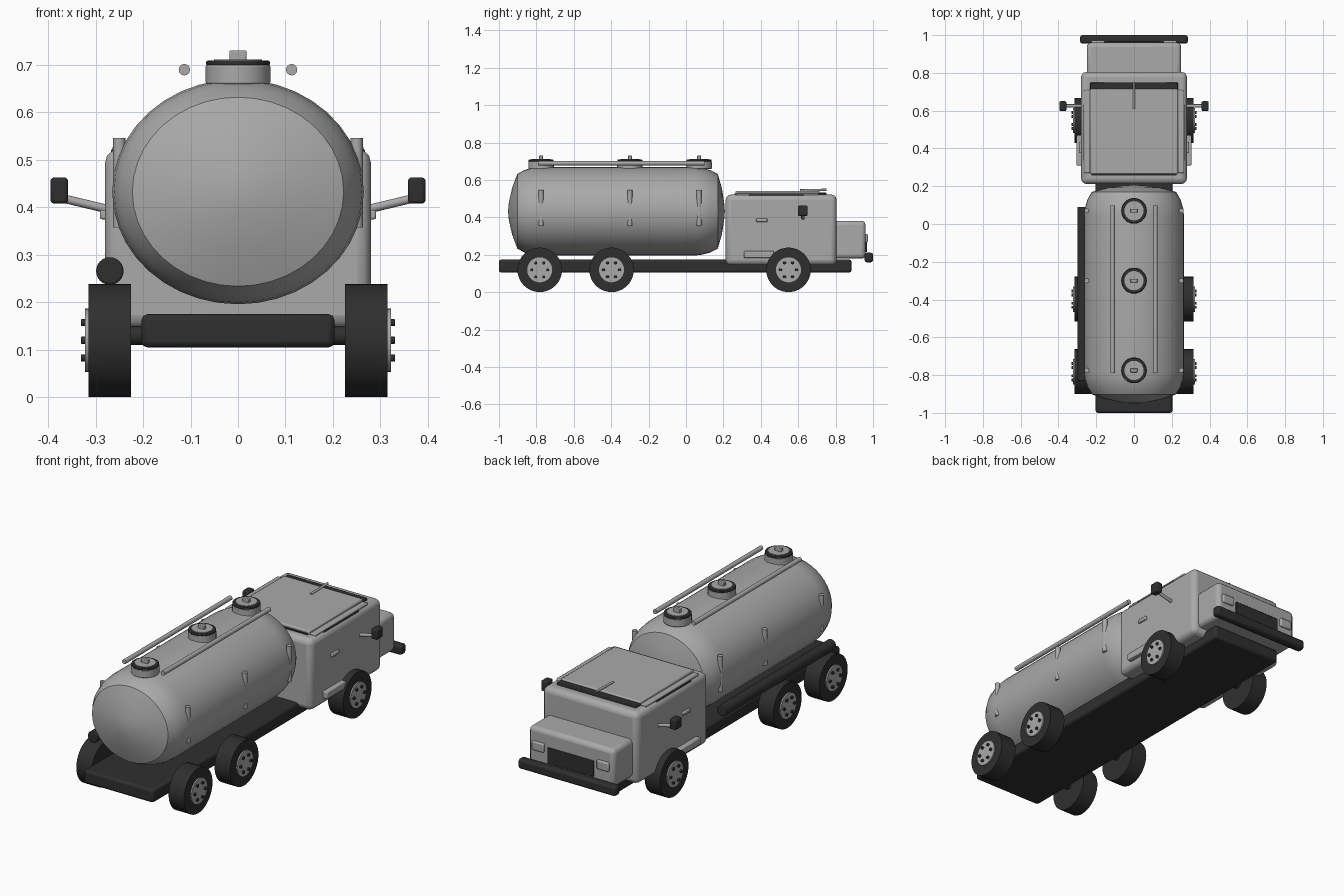
import bpy, bmesh, math
from mathutils import Vector

if "Cube" in bpy.data.objects:
    bpy.data.objects.remove(bpy.data.objects["Cube"])


def material(name, v):
    m = bpy.data.materials.new(name)
    m.diffuse_color = (v, v, v, 1)
    m.use_nodes = True
    m.node_tree.nodes["Principled BSDF"].inputs["Base Color"].default_value = m.diffuse_color
    return m


GREY = material("light grey", 0.40)
DARK = material("dark grey", 0.028)


def finish(name, bm, mat, bevel=0.0, segments=2):
    bmesh.ops.recalc_face_normals(bm, faces=bm.faces)
    me = bpy.data.meshes.new(name)
    bm.to_mesh(me)
    bm.free()
    ob = bpy.data.objects.new(name, me)
    bpy.context.collection.objects.link(ob)
    me.materials.append(mat)
    if bevel:
        b = ob.modifiers.new("bevel", 'BEVEL')
        b.width, b.segments = bevel, segments
    bpy.ops.object.select_all(action='DESELECT')
    bpy.context.view_layer.objects.active = ob
    ob.select_set(True)
    bpy.ops.object.shade_smooth_by_angle(angle=math.radians(35))
    return ob


def box(name, x, y, z, mat, bevel=0.0, segments=2):
    """Box given by its low and high limits on each axis."""
    bm = bmesh.new()
    bmesh.ops.create_cube(bm, size=1)
    for v in bm.verts:
        v.co = [(lim[0] + lim[1]) / 2 + c * (lim[1] - lim[0])
                for lim, c in zip((x, y, z), v.co)]
    return finish(name, bm, mat, bevel, segments)


def rod(name, a, b, r, mat, sides=24, bevel=0.0):
    """Cylinder between two points."""
    a, b = Vector(a), Vector(b)
    bm = bmesh.new()
    bmesh.ops.create_cone(bm, cap_ends=True, segments=sides,
                          radius1=r, radius2=r, depth=(b - a).length)
    rot = Vector((0, 0, 1)).rotation_difference(b - a).to_matrix()
    for v in bm.verts:
        v.co = rot @ v.co + (a + b) / 2
    return finish(name, bm, mat, bevel)


# Chassis and front bumper
box("chassis", (-0.203, 0.203), (-1, 0.885), (0.105, 0.175), DARK, 0.012)
box("front_bumper", (-0.285, 0.285), (0.955, 1.0), (0.16, 0.212), DARK, 0.012)

# Elliptical tank: half-width fraction along its length
profile = [(-0.947, 0.2), (-0.93, 0.52), (-0.902, 0.84), (-0.865, 0.93),
           (-0.82, 0.985), (-0.78, 1), (0.04, 1), (0.08, 0.985),
           (0.13, 0.93), (0.17, 0.84), (0.192, 0.52), (0.204, 0.2)]
N = 40
bm = bmesh.new()
rings = [[bm.verts.new((0.265 * f * math.cos(i * math.tau / N), y,
                        0.433 + 0.237 * f * math.sin(i * math.tau / N)))
          for i in range(N)] for y, f in profile]
for r, s in zip(rings, rings[1:]):
    for i in range(N):
        j = (i + 1) % N
        bm.faces.new((r[i], r[j], s[j], s[i]))
for ring, tip in ((rings[0], -0.952), (rings[-1], 0.208)):
    c = bm.verts.new((0, tip, 0.433))
    for i in range(N):
        bm.faces.new((ring[i], ring[(i + 1) % N], c))
finish("tank", bm, GREY)

# Hatches on the tank and posts in its sides
for k, y in enumerate((-0.775, -0.3, 0.07)):
    n = str(k + 1)
    rod("hatch_base_" + n, (0, y, 0.66), (0, y, 0.7), 0.068, GREY, 32, 0.003)
    rod("hatch_ring_" + n, (0, y, 0.698), (0, y, 0.709), 0.067, DARK, 32, 0.003)
    rod("hatch_lid_" + n, (0, y, 0.7), (0, y, 0.712), 0.051, GREY, 32)
    box("hatch_handle_" + n, (-0.018, 0.018), (y - 0.01, y + 0.01),
        (0.708, 0.731), GREY, 0.003)
    for s in (-1, 1):
        rod("tank_post_" + n, (s * 0.25, y, 0.358), (s * 0.25, y, 0.546),
            0.013, GREY, 16)

# Rails above the tank and the hose tube on one side
for s in (-1, 1):
    rod("tank_rail", (s * 0.113, -0.79, 0.69), (s * 0.113, 0.098, 0.69),
        0.012, GREY, 16)
rod("hose_tube", (-0.27, -0.83, 0.266), (-0.27, 0.09, 0.266), 0.029, DARK, 24, 0.004)

# Cab with hood, roof plate and windows
box("cab", (-0.28, 0.28), (0.212, 0.805), (0.145, 0.522), GREY, 0.028, 3)
box("hood", (-0.25, 0.25), (0.76, 0.96), (0.18, 0.382), GREY, 0.022, 3)
box("roof_plate", (-0.232, 0.232), (0.265, 0.715), (0.515, 0.542), GREY, 0.006)
box("windscreen_strip", (-0.232, 0.232), (0.7, 0.75), (0.512, 0.534), DARK, 0.004)
box("rear_window_strip", (-0.225, 0.225), (0.258, 0.27), (0.512, 0.528), DARK)
rod("wiper", (0, 0.61, 0.545), (0, 0.75, 0.548), 0.006, GREY, 12)

# Grille
box("grille", (-0.135, 0.135), (0.95, 0.968), (0.215, 0.298), DARK, 0.003)

# Mirrored cab details
for s in (-1, 1):
    def side(a, b):
        return tuple(sorted((s * a, s * b)))
    box("side_window", side(0.236, 0.268), (0.335, 0.63), (0.5, 0.523), DARK, 0.004)
    box("corner_trim", side(0.232, 0.264), (0.27, 0.71), (0.518, 0.532), GREY, 0.005)
    box("headlight", side(0.155, 0.225), (0.95, 0.972), (0.265, 0.312), GREY, 0.006)
    box("door_handle", side(0.27, 0.291), (0.375, 0.435), (0.375, 0.394), GREY, 0.004)
    box("step", side(0.26, 0.305), (0.31, 0.47), (0.182, 0.22), GREY, 0.005)
    rod("mirror_arm", (s * 0.265, 0.625, 0.394), (s * 0.365, 0.625, 0.418),
        0.009, GREY, 12)
    box("mirror", side(0.358, 0.395), (0.598, 0.65), (0.408, 0.463), DARK, 0.007)

# Wheels: tyre, hub and six bolts
for y in (-0.782, -0.398, 0.548):
    for s in (-1, 1):
        rod("tyre", (s * 0.225, y, 0.12), (s * 0.315, y, 0.12), 0.119, DARK, 40)
        rod("hub", (s * 0.29, y, 0.12), (s * 0.322, y, 0.12), 0.067, GREY, 32)
        for i in range(6):
            a = i * math.tau / 6
            by, bz = y + 0.043 * math.cos(a), 0.12 + 0.043 * math.sin(a)
            rod("bolt", (s * 0.315, by, bz), (s * 0.331, by, bz), 0.008, DARK, 10, 0.002)
    # Axle
    rod("axle", (-0.23, y, 0.13), (0.23, y, 0.13), 0.02, DARK, 16)
